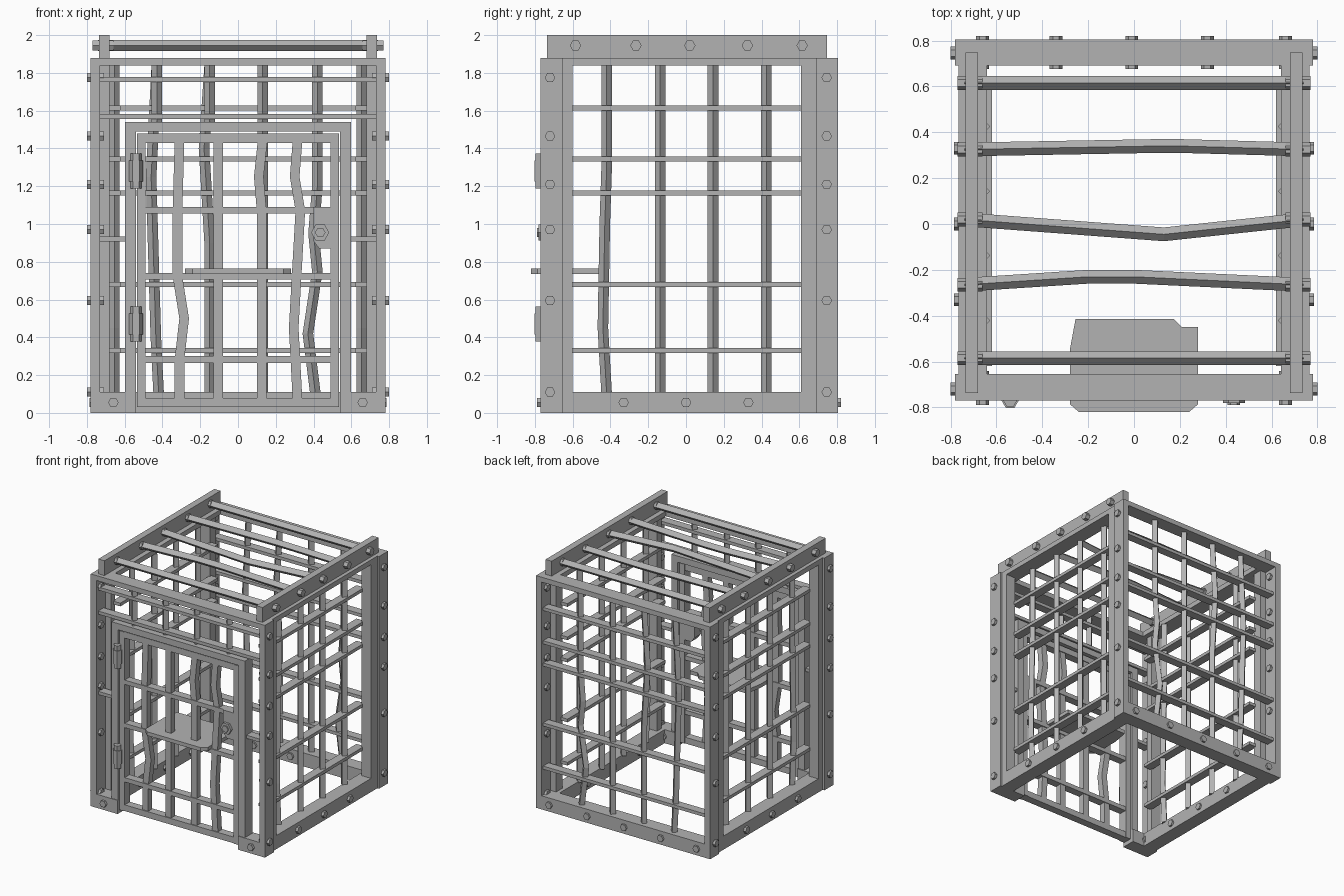
import bpy, bmesh, math
from mathutils import Vector

iron = bpy.data.materials.new("grey iron")
iron.diffuse_color = (0.45, 0.45, 0.45, 1)


def finish(name, bm):
    bmesh.ops.recalc_face_normals(bm, faces=bm.faces)
    me = bpy.data.meshes.new(name)
    bm.to_mesh(me)
    bm.free()
    me.materials.append(iron)
    ob = bpy.data.objects.new(name, me)
    bpy.context.collection.objects.link(ob)
    return ob


def box(name, x0, x1, y0, y1, z0, z1):
    bm = bmesh.new()
    bmesh.ops.create_cube(bm, size=1)
    for v in bm.verts:
        v.co = ((x0 + x1) / 2 + v.co.x * (x1 - x0),
                (y0 + y1) / 2 + v.co.y * (y1 - y0),
                (z0 + z1) / 2 + v.co.z * (z1 - z0))
    return finish(name, bm)


def bar(name, axis, pts, r=0.028, sides=4, turn=0.0):
    """Sweep a polygon along points, rings square to the main axis."""
    bm = bmesh.new()
    u, w = [i for i in range(3) if i != axis]
    rings = []
    for p in pts:
        ring = []
        for k in range(sides):
            a = turn + 2 * math.pi * k / sides
            c = Vector(p)
            c[u] += r * math.cos(a)
            c[w] += r * math.sin(a)
            ring.append(bm.verts.new(c))
        rings.append(ring)
    for a, b in zip(rings, rings[1:]):
        for k in range(sides):
            n = (k + 1) % sides
            bm.faces.new((a[k], a[n], b[n], b[k]))
    bm.faces.new(rings[0])
    bm.faces.new(rings[-1])
    return finish(name, bm)


def bolt(name, axis, c, a, b, r=0.028):
    p, q = list(c), list(c)
    p[axis], q[axis] = a, b
    return bar(name, axis, [p, q], r, 6)


def plate(name, outline, axis, a, b):
    """Extrude a flat outline between a and b along axis."""
    bm = bmesh.new()
    lo, hi = [], []
    for p, q in outline:
        for lst, d in ((lo, a), (hi, b)):
            co = [p, q]
            co.insert(axis, d)
            lst.append(bm.verts.new(co))
    n = len(lo)
    bm.faces.new(lo)
    bm.faces.new(hi)
    for k in range(n):
        m = (k + 1) % n
        bm.faces.new((lo[k], lo[m], hi[m], hi[k]))
    return finish(name, bm)


BAR_Y = (-0.42, -0.137, 0.143, 0.425)
STRIP_Z = (0.33, 0.68, 1.165, 1.345, 1.615)
POST_BOLT_Z = (0.11, 0.595, 0.97, 1.21, 1.465, 1.775)
ROOF_Y = (-0.585, -0.265, 0.02, 0.325, 0.615)


def sx(name, s, x0, x1, *rest):
    return box(name, min(s * x0, s * x1), max(s * x0, s * x1), *rest)


# Side walls
for s in (-1, 1):
    sx("front_post", s, 0.73, 0.78, -0.77, -0.655, 0, 1.84)
    sx("back_post", s, 0.73, 0.78, 0.69, 0.805, 0, 1.84)
    sx("side_front_stile", s, 0.68, 0.765, -0.655, -0.60, 0.11, 1.84)
    sx("side_back_stile", s, 0.68, 0.765, 0.61, 0.69, 0.11, 1.84)
    sx("side_bottom_rail", s, 0.65, 0.765, -0.655, 0.69, 0, 0.11)
    sx("side_top_strip", s, 0.64, 0.765, -0.655, 0.69, 1.84, 1.88)
    sx("roof_rail", s, 0.68, 0.735, -0.737, 0.747, 1.88, 2.0)
    sx("front_foot", s, 0.54, 0.78, -0.77, -0.655, 0, 0.11)
    for z in STRIP_Z:
        sx("side_strip", s, 0.62, 0.69, -0.62, 0.63, z - 0.013, z + 0.013)
    for y in BAR_Y:
        d = -0.02 if y < -0.4 else 0
        bar("side_bar", 2, [(s * 0.655, y, 0.1), (s * 0.655, y + d, 0.45),
                            (s * 0.655, y + d / 2, 1.0), (s * 0.655, y, 1.3), (s * 0.655, y, 1.84)])
    for z in POST_BOLT_Z:
        for y in (-0.72, 0.745):
            bolt("post_bolt", 0, (0, y, z), s * 0.71, s * 0.80)
    for y in (-0.33, 0.0, 0.33):
        bolt("side_rail_bolt", 0, (0, y, 0.055), s * 0.635, s * 0.785)
    for y in ROOF_Y:
        bolt("roof_bolt", 0, (0, y, 1.945), s * 0.66, s * 0.77, 0.03)
    bolt("foot_bolt", 1, (s * 0.66, 0, 0.055), -0.79, -0.64)

# Back wall
box("back_bottom_rail", -0.78, 0.78, 0.69, 0.805, 0, 0.11)
box("back_top_strip", -0.78, 0.78, 0.69, 0.805, 1.84, 1.88)
for z in STRIP_Z:
    box("back_strip", -0.73, 0.73, 0.715, 0.785, z - 0.013, z + 0.013)
back_bars = [
    [(-0.42, 0.1), (-0.435, 0.4), (-0.46, 1.25), (-0.43, 1.84)],
    [(-0.15, 0.1), (-0.15, 0.9), (-0.18, 1.4), (-0.15, 1.84)],
    [(0.13, 0.1), (0.13, 1.84)],
    [(0.41, 0.1), (0.37, 0.42), (0.42, 0.75), (0.40, 0.95), (0.42, 1.2), (0.42, 1.84)]]
for pts in back_bars:
    bar("back_bar", 2, [(x, 0.75, z) for x, z in pts])
for x in (-0.66, -0.34, -0.01, 0.32, 0.66):
    bolt("back_rail_bolt", 1, (x, 0, 0.055), 0.675, 0.82)

# Front wall around the door
box("front_top_strip", -0.78, 0.78, -0.77, -0.655, 1.84, 1.88)
for z in (1.57, 1.765):
    box("front_strip", -0.73, 0.73, -0.745, -0.675, z - 0.013, z + 0.013)
for s in (-1, 1):
    sx("front_short_strip", s, 0.59, 0.73, -0.745, -0.675, 0.907, 0.933)
    sx("door_frame_stile", s, 0.54, 0.597, -0.765, -0.665, 0, 1.54)
box("door_frame_head", -0.54, 0.54, -0.765, -0.665, 1.49, 1.54)
for x in (-0.43, -0.15, 0.13, 0.42):
    bar("front_upper_bar", 2, [(x, -0.71, 1.53), (x, -0.71, 1.84)])

# Door
for s in (-1, 1):
    sx("door_stile", s, 0.49, 0.535, -0.755, -0.68, 0.03, 1.48)
for z0, z1 in ((0.03, 0.08), (0.265, 0.30), (0.705, 0.74), (1.055, 1.09), (1.43, 1.48)):
    box("door_rail", -0.49, 0.49, -0.75, -0.685, z0, z1)
door_bars = [
    [(-0.31, 0.07), (-0.31, 0.28), (-0.285, 0.5), (-0.32, 0.72), (-0.32, 1.07), (-0.31, 1.44)],
    [(-0.105, 0.07), (-0.105, 1.44)],
    [(0.125, 0.07), (0.125, 1.07), (0.11, 1.25), (0.13, 1.44)],
    [(0.315, 0.07), (0.295, 0.45), (0.31, 0.72), (0.33, 1.07), (0.30, 1.25), (0.315, 1.44)]]
for pts in door_bars:
    bar("door_bar", 2, [(x, -0.717, z) for x, z in pts], 0.036, 4, math.pi / 4)

# Hinges
for z in (0.47, 1.28):
    bar("hinge_pin", 2, [(-0.54, -0.77, z - 0.093), (-0.54, -0.77, z + 0.093)], 0.03, 6)
    bar("hinge_knuckle", 2, [(-0.54, -0.77, z - 0.055), (-0.54, -0.77, z + 0.055)], 0.037, 6)

# Lock
plate("lock_plate", [(0.40, 0.91), (0.43, 0.87), (0.49, 0.87), (0.49, 1.09), (0.40, 1.09)], 1, -0.76, -0.68)
bolt("lock_boss", 1, (0.435, 0, 0.955), -0.78, -0.75, 0.048)
bolt("lock_core", 1, (0.435, 0, 0.955), -0.79, -0.77, 0.028)

# Food shelf through the door
plate("food_shelf", [(-0.24, -0.82), (0.24, -0.82), (0.28, -0.785), (0.28, -0.45), (0.21, -0.45),
                     (0.175, -0.415), (-0.255, -0.415), (-0.28, -0.55), (-0.28, -0.785)], 2, 0.735, 0.765)

# Roof bars, some bent
roof_bend = {1: [(-0.2, 0.035), (0.0, 0.035)], 2: [(0.13, -0.065)], 3: [(0.1, 0.015), (0.2, 0.015)]}
for i, y in enumerate(ROOF_Y):
    pts = [(-0.74, y, 1.945)] + [(x, y + d, 1.945) for x, d in roof_bend.get(i, [])] + [(0.74, y, 1.945)]
    bar("roof_bar", 0, pts, 0.03)
